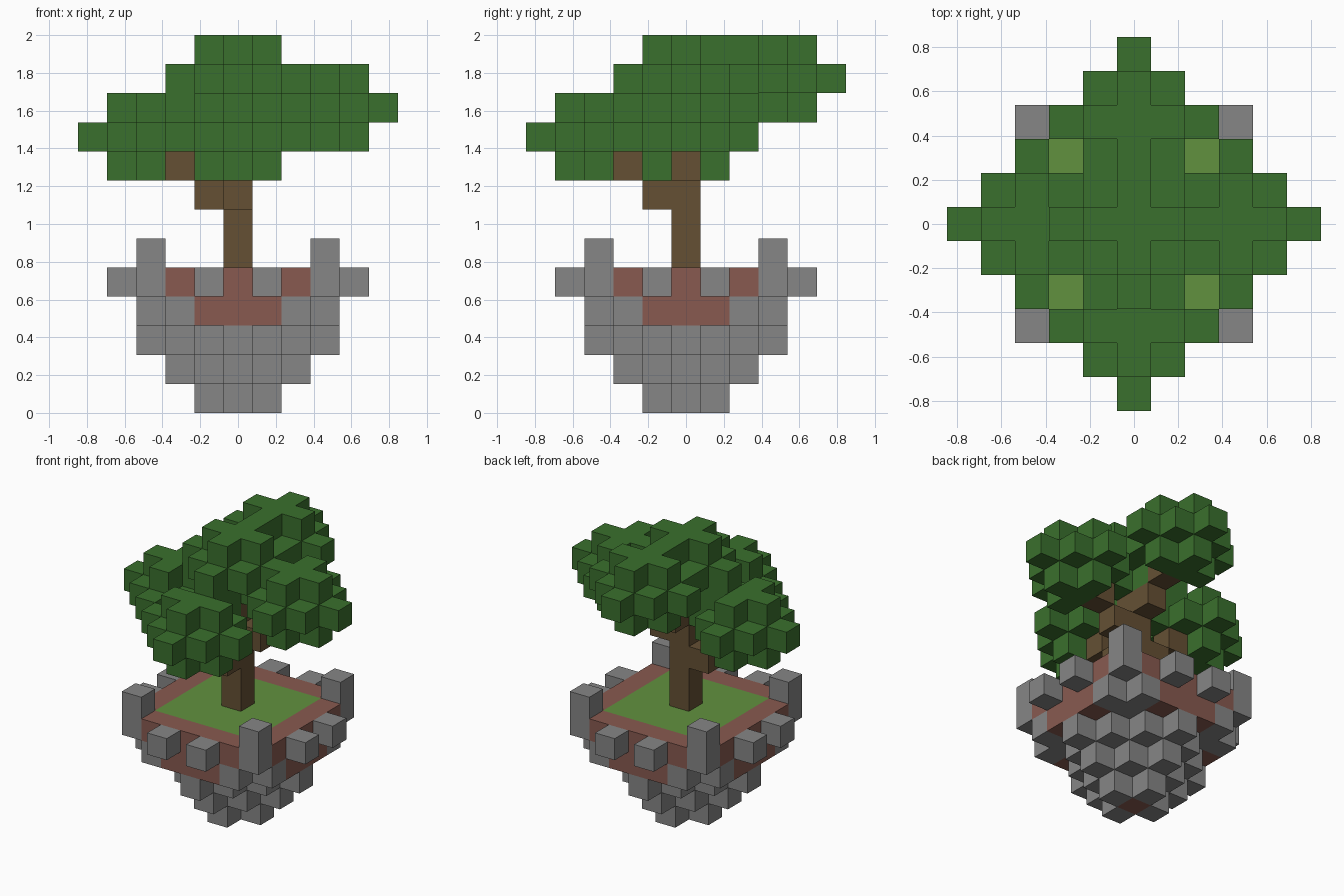
import bpy
import bmesh
from mathutils import Vector

if "Cube" in bpy.data.objects:
    bpy.data.objects.remove(bpy.data.objects["Cube"], do_unlink=True)

S = 2 / 13  # block size


def material(name, rgb):
    """Flat material from 0-255 screen colour, stored as linear."""
    lin = [((c / 255 + 0.055) / 1.055) ** 2.4 for c in rgb]
    m = bpy.data.materials.new(name)
    m.use_nodes = True
    m.diffuse_color = (*lin, 1)
    bsdf = m.node_tree.nodes["Principled BSDF"]
    bsdf.inputs["Base Color"].default_value = (*lin, 1)
    bsdf.inputs["Roughness"].default_value = 0.9
    return m


stone = material("stone grey", (134, 134, 134))
soil = material("red brown soil", (136, 90, 80))
grass = material("grass green", (97, 145, 63))
bark = material("bark brown", (101, 80, 52))
leaf = material("leaf green", (58, 112, 45))


def disc(cx, cy, z, r):
    """Diamond shaped layer of blocks."""
    n = range(-r, r + 1)
    return {(cx + i, cy + j, z) for i in n for j in n if abs(i) + abs(j) <= r}


def square(z, r):
    n = range(-r, r + 1)
    return {(i, j, z) for i in n for j in n}


def clump(x, y, z):
    """Leaf clump: wide middle layer between two small ones."""
    return disc(x, y, z - 1, 1) | disc(x, y, z, 2) | disc(x, y, z + 1, 1)


parts = []


def add(name, cells, mat):
    """Register a part; blocks claimed by earlier parts stay with them."""
    taken = set().union(*(p[1] for p in parts)) if parts else set()
    parts.append((name, cells - taken, mat))


# Tree: trunk, rising branches, leaf clumps
directions = {(-1, 0): 9, (0, -1): 9, (1, 0): 10, (0, 1): 11}
add("trunk", {(0, 0, z) for z in range(5, 10)}, bark)
add("branches", {(dx * k, dy * k, h - 3 + k)
                 for (dx, dy), h in directions.items() for k in (1, 2)}, bark)
add("crown_leaves", clump(0, 0, 11), leaf)
for (dx, dy), h in directions.items():
    side = {(-1, 0): "right", (1, 0): "left", (0, -1): "front", (0, 1): "back"}[dx, dy]
    add(side + "_leaves", clump(3 * dx, 3 * dy, h), leaf)

# Island top: corner posts, rim stones, grass, soil rim
add("corner_posts", {(x, y, z) for x in (-3, 3) for y in (-3, 3) for z in (4, 5)}, stone)
add("rim_stones", {c for a in (-4, 4) for b in (-1, 1)
                   for c in ((a, b, 4), (b, a, 4))}, stone)
add("grass", square(4, 2), grass)
add("soil_rim", square(4, 3), soil)

# Island underside: soil showing through a tapering stone base
band = {c for c in square(3, 3)
        if max(abs(c[0]), abs(c[1])) == 3 and min(abs(c[0]), abs(c[1])) <= 1}
add("soil_band", band | {(0, 0, 0)}, soil)
shelf = {c for c in square(3, 3) if abs(c[0]) + abs(c[1]) < 6}
add("stone_base", shelf.union(*(disc(0, 0, k, k + 1) for k in range(3))), stone)

# Turn blocks into outer faces only
occupied = set().union(*(p[1] for p in parts))
for name, cells, mat in parts:
    bm = bmesh.new()
    for c in sorted(cells):
        for axis in range(3):
            for sign in (-1, 1):
                n = [0, 0, 0]
                n[axis] = sign
                if tuple(a + b for a, b in zip(c, n)) in occupied:
                    continue
                n = Vector(n)
                u = Vector((n.y, n.z, n.x))
                v = n.cross(u)
                mid = Vector(c) + Vector((0, 0, 0.5)) + n / 2
                ring = [(-1, -1), (1, -1), (1, 1), (-1, 1)]
                bm.faces.new([bm.verts.new((mid + u * a / 2 + v * b / 2) * S)
                              for a, b in ring])
    bmesh.ops.remove_doubles(bm, verts=bm.verts, dist=S / 100)
    mesh = bpy.data.meshes.new(name)
    bm.to_mesh(mesh)
    bm.free()
    mesh.materials.append(mat)
    bpy.context.collection.objects.link(bpy.data.objects.new(name, mesh))
